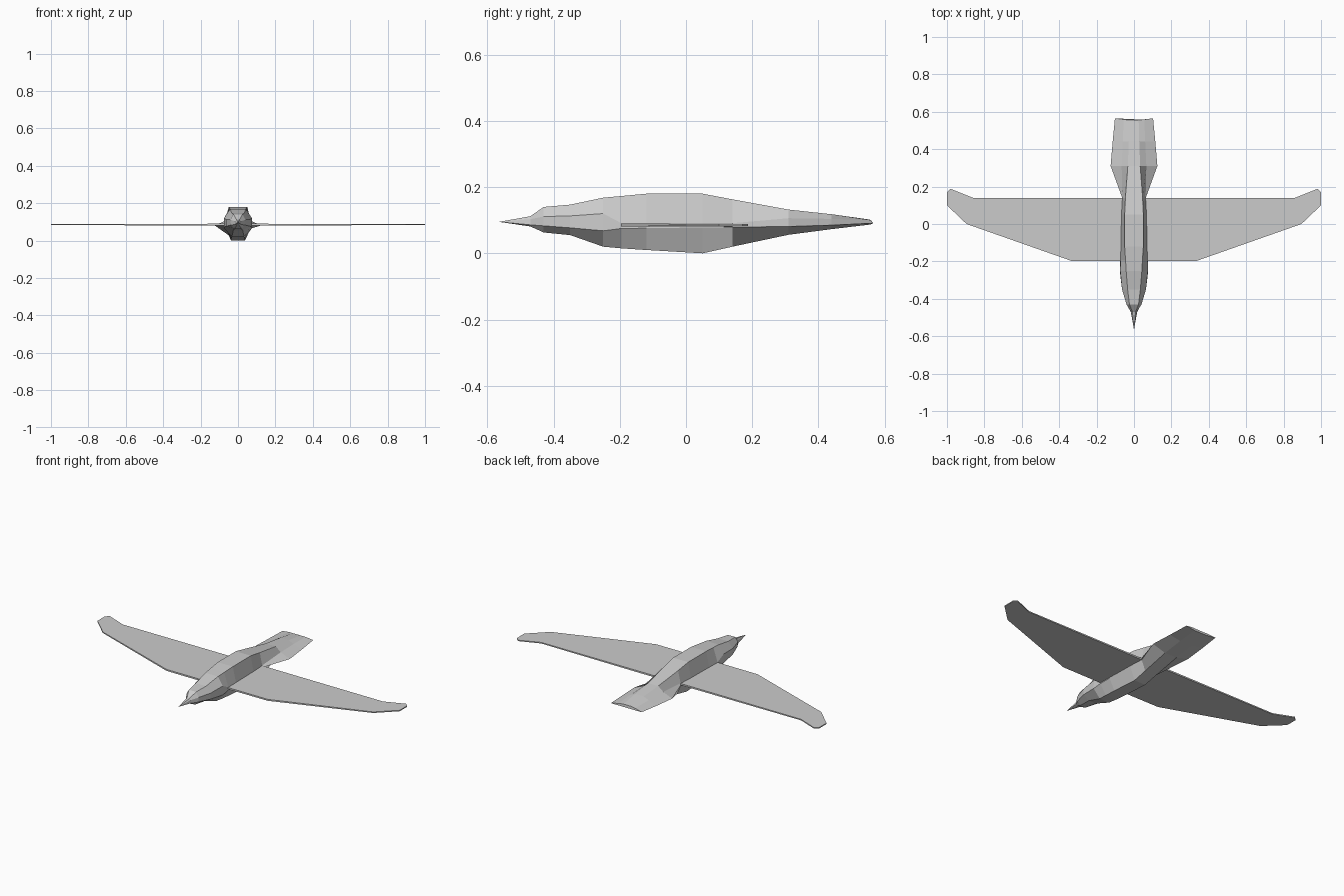
import bpy, bmesh

grey = bpy.data.materials.new("plain_grey")
grey.diffuse_color = (0.6, 0.6, 0.6, 1)


def finish(name, bm):
    bmesh.ops.remove_doubles(bm, verts=bm.verts, dist=0.0002)
    bmesh.ops.recalc_face_normals(bm, faces=bm.faces)
    me = bpy.data.meshes.new(name)
    bm.to_mesh(me)
    bm.free()
    me.materials.append(grey)
    ob = bpy.data.objects.new(name, me)
    bpy.context.collection.objects.link(ob)
    return ob


# Body from beak to tail: eight-sided rings
# y, then (half width, z) of the back, upper side, lower side and belly edges
stations = [
    (-0.47, (0.008, 0.112), (0.015, 0.103), (0.017, 0.086), (0.008, 0.081)),
    (-0.43, (0.024, 0.140), (0.040, 0.111), (0.038, 0.083), (0.018, 0.063)),
    (-0.35, (0.034, 0.147), (0.064, 0.113), (0.064, 0.077), (0.025, 0.055)),
    (-0.25, (0.042, 0.168), (0.074, 0.120), (0.076, 0.068), (0.033, 0.020)),
    (-0.195, (0.045, 0.173), (0.072, 0.091), (0.074, 0.075), (0.036, 0.015)),
    (-0.12, (0.050, 0.180), (0.070, 0.091), (0.072, 0.076), (0.038, 0.010)),
    (0.05, (0.050, 0.180), (0.067, 0.091), (0.068, 0.078), (0.038, 0.000)),
    (0.14, (0.046, 0.163), (0.062, 0.091), (0.063, 0.079), (0.038, 0.020)),
    (0.31, (0.033, 0.132), (0.066, 0.106), (0.125, 0.081), (0.040, 0.056)),
    (0.44, (0.028, 0.118), (0.060, 0.104), (0.114, 0.085), (0.042, 0.073)),
]
bm = bmesh.new()
rings = []
for y, *edges in stations:
    pts = edges + [(-w, z) for w, z in reversed(edges)]
    rings.append([bm.verts.new((w, y, z)) for w, z in pts])
# Notched tail end
tail = [(0.025, 0.555, 0.102), (0.055, 0.559, 0.100), (0.102, 0.565, 0.091), (0.042, 0.558, 0.087)]
tail += [(-x, y, z) for x, y, z in reversed(tail)]
rings.append([bm.verts.new(p) for p in tail])
for a, b in zip(rings, rings[1:]):
    for i in range(8):
        j = (i + 1) % 8
        bm.faces.new((a[i], a[j], b[j], b[i]))
bm.faces.new(rings[-1])
# Pointed beak
tip = bm.verts.new((0, -0.565, 0.095))
for i in range(8):
    bm.faces.new((tip, rings[0][i], rings[0][(i + 1) % 8]))
finish("body", bm)

# Thin flat wings with swept tips
outline = [(0.0, -0.197), (0.335, -0.197), (0.895, 0.0), (1.0, 0.1),
           (1.0, 0.17), (0.98, 0.188), (0.86, 0.14), (0.0, 0.14)]
for side, name in ((1, "right_wing"), (-1, "left_wing")):
    bm = bmesh.new()
    low = [bm.verts.new((side * x, y, 0.080 + 0.003 * x)) for x, y in outline]
    high = [bm.verts.new((side * x, y, 0.090 - 0.001 * x)) for x, y in outline]
    bm.faces.new(low)
    bm.faces.new(high)
    for i in range(len(outline) - 1):
        bm.faces.new((low[i], low[i + 1], high[i + 1], high[i]))
    finish(name, bm)
